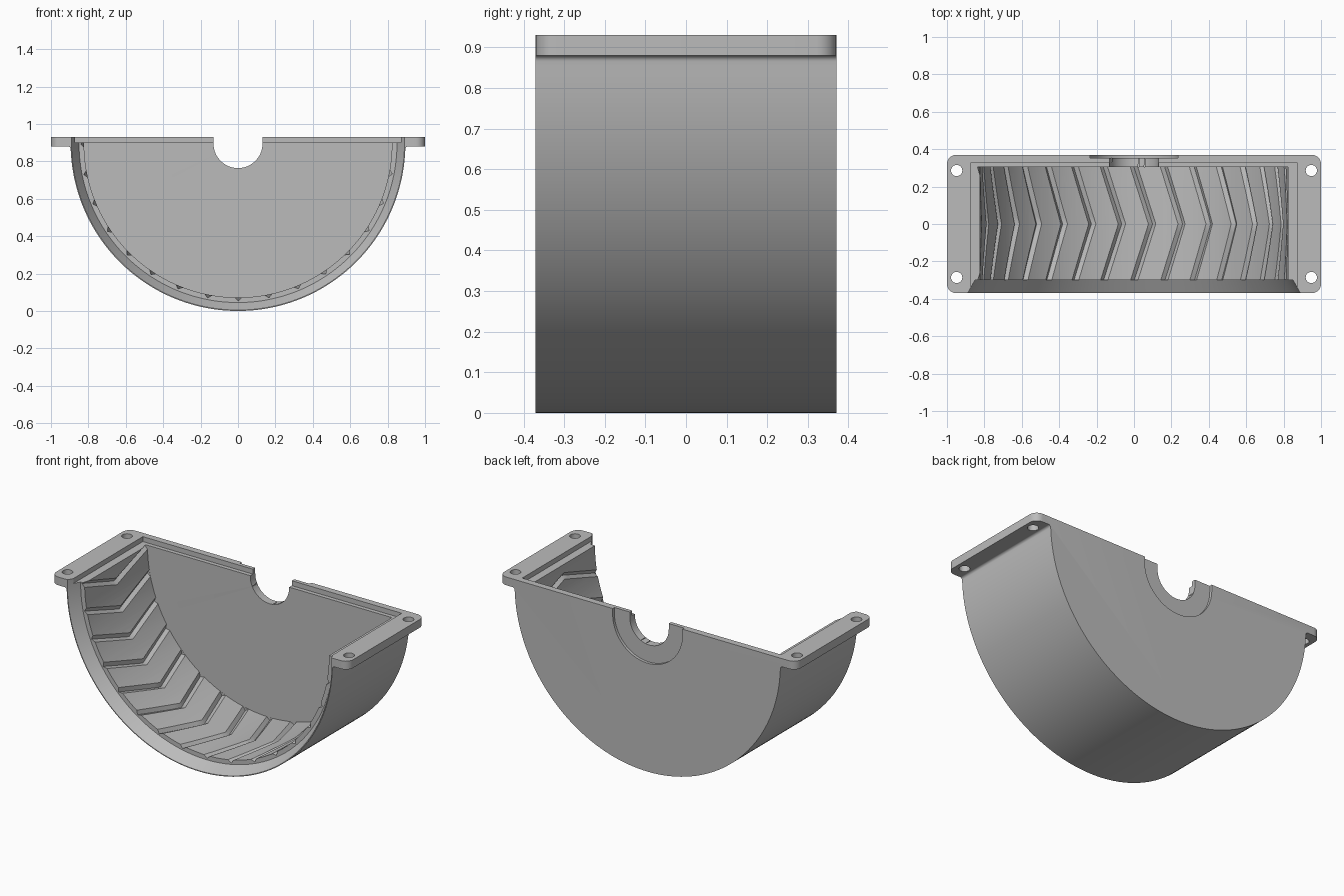
import bpy, bmesh
from math import sin, cos, pi, radians

if "Cube" in bpy.data.objects:
    bpy.data.objects.remove(bpy.data.objects["Cube"], do_unlink=True)

CZ = 0.895          # height of the drum axis
TOP = 0.93          # top of the flange
HALF = 0.37         # half depth along y
R_IN = 0.823        # inner drum radius

grey = bpy.data.materials.new("plain grey")
grey.use_nodes = True
grey.diffuse_color = (0.5, 0.5, 0.5, 1)
grey.node_tree.nodes["Principled BSDF"].inputs["Base Color"].default_value = (0.5, 0.5, 0.5, 1)


def finish(bm, name):
    bmesh.ops.recalc_face_normals(bm, faces=bm.faces)
    mesh = bpy.data.meshes.new(name)
    bm.to_mesh(mesh)
    bm.free()
    mesh.materials.append(grey)
    obj = bpy.data.objects.new(name, mesh)
    bpy.context.collection.objects.link(obj)
    return obj


def prism(bm, outline, y0, y1):
    """Extrude an (x, z) outline from y0 to y1."""
    face = bm.faces.new([bm.verts.new((x, y0, z)) for x, z in outline])
    out = bmesh.ops.extrude_face_region(bm, geom=[face])
    moved = [g for g in out["geom"] if isinstance(g, bmesh.types.BMVert)]
    bmesh.ops.translate(bm, verts=moved, vec=(0, y1 - y0, 0))


def arc(cx, cz, r, a0, a1, n):
    steps = [radians(a0 + (a1 - a0) * i / n) for i in range(n + 1)]
    return [(cx + r * cos(a), cz + r * sin(a)) for a in steps]


def u_cutter(name, r, y0, y1):
    bm = bmesh.new()
    prism(bm, [(-r, 1.2)] + arc(0, CZ, r, 180, 360, 48) + [(r, 1.2)], y0, y1)
    return finish(bm, name)


# Outer body: half drum with side ears and small fillets beneath them
fillet = arc(-0.91, 0.865, 0.015, 90, 0, 6)
left = [(-1, TOP), (-1, 0.88)] + fillet
right = [(-x, z) for x, z in reversed(left)]
bm = bmesh.new()
prism(bm, left + arc(0, CZ, 0.895, 182.5, 357.5, 96) + right, -HALF, HALF)
corners = [e for e in bm.edges
           if all(abs(v.co.x) > 0.99 for v in e.verts)
           and abs(e.verts[0].co.z - e.verts[1].co.z) > 0.01]
bmesh.ops.bevel(bm, geom=corners, offset=0.05, segments=8, affect='EDGES', profile=0.5)
housing = finish(bm, "half_drum_housing")

# Drum cavity with a flared front mouth
bm = bmesh.new()
profile = [(0.305, 0), (0.305, R_IN), (-0.30, R_IN), (-0.30, 0.85),
           (-HALF, 0.89), (-0.405, 0.91), (-0.405, 0)]
verts = [bm.verts.new((r, y, CZ)) for y, r in profile]
edges = [bm.edges.new(pair) for pair in zip(verts, verts[1:])]
bmesh.ops.spin(bm, geom=verts + edges, cent=(0, 0, CZ), axis=(0, 1, 0),
               angle=2 * pi, steps=192)
bmesh.ops.remove_doubles(bm, verts=bm.verts, dist=0.0001)
cavity = finish(bm, "cavity_cutter")

# Shallow ledge around the inside of the top rim
bm = bmesh.new()
prism(bm, [(-0.872, 0.9), (0.872, 0.9), (0.872, 1.1), (-0.872, 1.1)], -0.5, 0.33)
ledge = finish(bm, "ledge_cutter")

# Shaft opening and its shallow outer counterbore
shaft = u_cutter("shaft_cutter", 0.131, 0.2, 0.5)
counterbore = u_cutter("counterbore_cutter", 0.235, 0.353, 0.5)

# Bolt holes in the four corners
bm = bmesh.new()
for sx in (-1, 1):
    for sy in (-1, 1):
        made = bmesh.ops.create_cone(bm, cap_ends=True, segments=32, radius1=0.03,
                                     radius2=0.03, depth=0.3)
        bmesh.ops.translate(bm, verts=made["verts"], vec=(sx * 0.948, sy * 0.286, 0.9))
bolts = finish(bm, "bolt_cutter")

# Chevron V grooves along the inner drum wall
bm = bmesh.new()
section = [(-0.035, R_IN - 0.013), (0, R_IN + 0.018), (0.035, R_IN - 0.013)]
STEPS = 12
for k in range(-8, 8):
    rings = []
    for i in range(STEPS + 1):
        y = -0.3045 + 0.609 * i / STEPS
        base = radians(11.25 * k) + 0.118 * (1 - abs(y) / 0.3045)
        ring = []
        for w, r in section:
            a = base + w / R_IN
            ring.append(bm.verts.new((r * sin(a), y, CZ - r * cos(a))))
        rings.append(ring)
    for a, b in zip(rings, rings[1:]):
        for j in range(3):
            n = (j + 1) % 3
            bm.faces.new((a[j], a[n], b[n], b[j]))
    bm.faces.new(rings[0])
    bm.faces.new(rings[-1])
grooves = finish(bm, "groove_cutter")

# Carve the housing, then discard the cutters
bpy.ops.object.select_all(action='DESELECT')
bpy.context.view_layer.objects.active = housing
housing.select_set(True)
for cutter in (cavity, ledge, shaft, counterbore, bolts, grooves):
    cutter.hide_render = True
    mod = housing.modifiers.new(cutter.name, 'BOOLEAN')
    mod.operation = 'DIFFERENCE'
    mod.solver = 'EXACT'
    mod.object = cutter
    bpy.ops.object.modifier_apply(modifier=mod.name)
    bpy.data.objects.remove(cutter, do_unlink=True)
bpy.ops.object.shade_smooth_by_angle(angle=radians(25))
